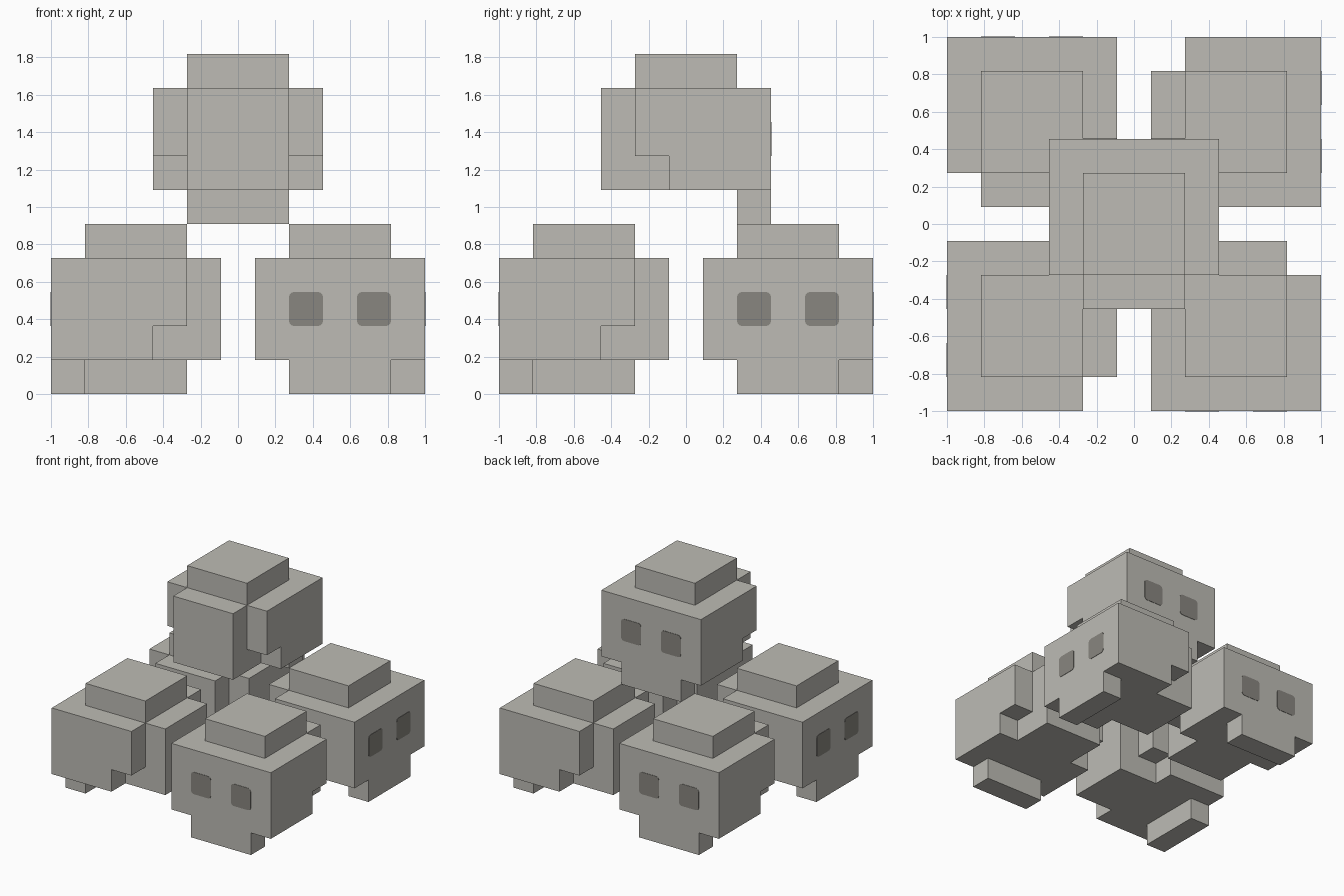
import bpy, bmesh, math
from mathutils import Vector, Matrix

cube = bpy.data.objects.get("Cube")
if cube:
    bpy.data.objects.remove(cube, do_unlink=True)

U = 2 / 11  # size of one block


def material(name, rgb):
    m = bpy.data.materials.new(name)
    m.use_nodes = True
    m.diffuse_color = (*rgb, 1)
    m.node_tree.nodes["Principled BSDF"].inputs["Base Color"].default_value = (*rgb, 1)
    return m


bone = material("bone_grey", (0.51, 0.50, 0.46))
dark = material("eye_grey", (0.25, 0.24, 0.215))


def block(xs, ys, zs):
    return {(x, y, z) for x in xs for y in ys for z in zs}


def skull_mesh():
    """Blocky skull facing -y, centred in x and y, with only its outer faces."""
    narrow = range(-1, 2)
    cells = block(range(-2, 3), range(-2, 2), range(1, 4))   # head
    cells -= block((-2, 2), (1,), (1,))                      # cheek notches
    cells |= block(narrow, (2,), range(1, 4))                # back of head
    cells |= block(narrow, (-2,), (0,))                      # jaw
    cells |= block(narrow, range(-1, 2), (4,))               # crown

    bm = bmesh.new()
    for cell in cells:
        centre = Vector(cell) + Vector((0, 0, 0.5))
        for axis in range(3):
            for sign in (-1, 1):
                n = Vector((0, 0, 0))
                n[axis] = sign
                if tuple(int(c + d) for c, d in zip(cell, n)) in cells:
                    continue
                a = Vector((0, 0, 0))
                a[(axis + 1) % 3] = 0.5
                b = n.cross(a)
                corners = (a + b, b - a, -a - b, a - b)
                bm.faces.new([bm.verts.new((centre + n / 2 + c) * U) for c in corners])
    bmesh.ops.remove_doubles(bm, verts=bm.verts, dist=0.001)
    bmesh.ops.dissolve_limit(bm, angle_limit=0.01, verts=bm.verts, edges=bm.edges)
    bmesh.ops.recalc_face_normals(bm, faces=bm.faces)
    me = bpy.data.meshes.new("skull")
    bm.to_mesh(me)
    bm.free()
    me.materials.append(bone)
    return me


def eyes_mesh():
    """Pair of thin rounded plates on the face."""
    bm = bmesh.new()
    for side in (-1, 1):
        place = Matrix.Translation((side * U, -2.5 * U, 2.5 * U))
        bmesh.ops.create_cube(bm, size=1, matrix=place @ Matrix.Diagonal((U, 0.006, U, 1)))
    edges = [e for e in bm.edges
             if abs((e.verts[0].co - e.verts[1].co).normalized().y) > 0.9]
    bmesh.ops.bevel(bm, geom=edges, offset=0.028, segments=4, profile=0.5, affect='EDGES')
    me = bpy.data.meshes.new("eyes")
    bm.to_mesh(me)
    bm.free()
    me.materials.append(dark)
    return me


skull, eyes = skull_mesh(), eyes_mesh()

# Four skulls turned around a ring, and one stacked on top
layout = (
    ("front_left", (3, -3, 0), 0),
    ("back_left", (3, 3, 0), 1),
    ("back_right", (-3, 3, 0), 2),
    ("front_right", (-3, -3, 0), 3),
    ("top", (0, 0, 5), 2),
)
for name, spot, turns in layout:
    for part, mesh in (("skull", skull), ("eyes", eyes)):
        ob = bpy.data.objects.new(f"{name}_{part}", mesh)
        ob.location = Vector(spot) * U
        ob.rotation_euler.z = turns * math.pi / 2
        bpy.context.collection.objects.link(ob)
